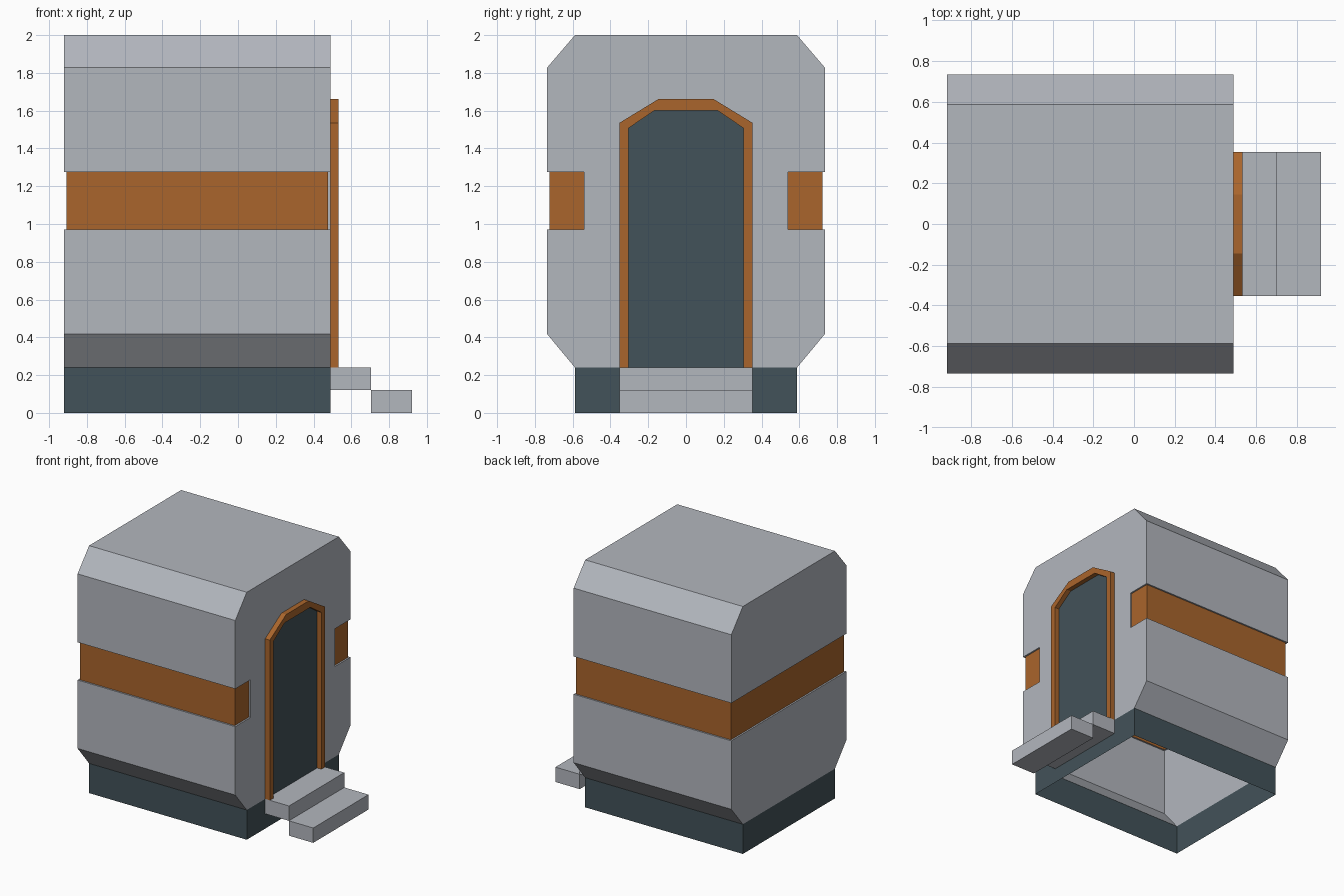
import bpy
import bmesh
from mathutils import Vector

if "Cube" in bpy.data.objects:
    bpy.data.objects.remove(bpy.data.objects["Cube"], do_unlink=True)


def material(name, rgb):
    m = bpy.data.materials.new(name)
    m.use_nodes = True
    m.diffuse_color = (*rgb, 1)
    m.node_tree.nodes["Principled BSDF"].inputs["Base Color"].default_value = (*rgb, 1)
    return m


GREY = material("light grey", (0.45, 0.472, 0.515))
ORANGE = material("burnt orange", (0.4, 0.13, 0.025))
DARK = material("dark slate", (0.055, 0.085, 0.1))


def mirrored(half):
    """Close a half outline (y, z) by mirroring it across y = 0."""
    return half + [(-y, z) for y, z in reversed(half)]


def prism(outline, x0, x1):
    """Extrude a y-z outline along x."""
    bm = bmesh.new()
    face = bm.faces.new([bm.verts.new((x0, y, z)) for y, z in outline])
    new = bmesh.ops.extrude_face_region(bm, geom=[face], use_keep_orig=True)["geom"]
    moved = [v for v in new if isinstance(v, bmesh.types.BMVert)]
    bmesh.ops.translate(bm, verts=moved, vec=(x1 - x0, 0, 0))
    bmesh.ops.recalc_face_normals(bm, faces=bm.faces)
    return bm


def finish(name, bm, *mats):
    mesh = bpy.data.meshes.new(name)
    bm.to_mesh(mesh)
    bm.free()
    for m in mats:
        mesh.materials.append(m)
    ob = bpy.data.objects.new(name, mesh)
    bpy.context.collection.objects.link(ob)


def remove_faces(bm, rule):
    doomed = [f for f in bm.faces if rule(f)]
    bmesh.ops.delete(bm, geom=doomed, context="FACES")


BACK, FRONT = -0.92, 0.49      # ends of the body along x
SIDE, EDGE = 0.735, 0.588      # half widths of the walls and of the roof and floor
FLOOR, ROOF = 0.24, 2.0
BAND_LOW, BAND_HIGH, BAND_END = 0.97, 1.275, 0.54
RECESS = 0.013

# Body: chamfered shell, open underneath
body = prism(mirrored([(EDGE, FLOOR), (SIDE, 0.417), (SIDE, 1.828), (EDGE, ROOF)]), BACK, FRONT)
remove_faces(body, lambda f: f.normal.z < -0.9)

# Recessed band around the body, broken by the door wall
for co, no in (((0, 0, BAND_LOW), (0, 0, 1)), ((0, 0, BAND_HIGH), (0, 0, 1)),
               ((0, BAND_END, 0), (0, 1, 0)), ((0, -BAND_END, 0), (0, 1, 0))):
    bmesh.ops.bisect_plane(body, geom=body.verts[:] + body.edges[:] + body.faces[:],
                           plane_co=Vector(co), plane_no=Vector(no))


def in_band(f):
    c = f.calc_center_median()
    door_wall = f.normal.x > 0.9 and abs(c.y) < BAND_END
    return BAND_LOW < c.z < BAND_HIGH and not door_wall


band = [f for f in body.faces if in_band(f)]
new = bmesh.ops.extrude_face_region(body, geom=band)["geom"]
bmesh.ops.delete(body, geom=band, context="FACES")
for item in new:
    if isinstance(item, bmesh.types.BMFace):
        item.material_index = 1
    elif isinstance(item, bmesh.types.BMVert):
        item.co.x = min(max(item.co.x, BACK + RECESS), FRONT - RECESS)
        item.co.y = min(max(item.co.y, RECESS - SIDE), SIDE - RECESS)
bmesh.ops.dissolve_limit(body, angle_limit=0.01, verts=body.verts[:],
                         edges=body.edges[:], delimit={"MATERIAL"})
finish("body", body, GREY, ORANGE)

# Foundation skirt: four thin walls
skirt = prism(mirrored([(EDGE, 0), (EDGE, FLOOR)]), BACK, FRONT)
remove_faces(skirt, lambda f: abs(f.normal.z) > 0.9)
finish("foundation_skirt", skirt, DARK)

# Door and its arched frame
outer = mirrored([(0.353, FLOOR), (0.353, 1.535), (0.145, 1.662)])
inner = mirrored([(0.305, FLOOR), (0.305, 1.507), (0.165, 1.602)])
finish("door_frame", prism(outer + inner[::-1], FRONT, 0.532), ORANGE)
finish("door", prism(inner, FRONT, FRONT + 0.004), DARK)

# Entrance steps
for name, x0, x1, z0 in (("upper_step", FRONT, 0.703, 0.12), ("lower_step", 0.703, 0.92, 0)):
    finish(name, prism(mirrored([(0.353, z0), (0.353, z0 + 0.12)]), x0, x1), GREY)
